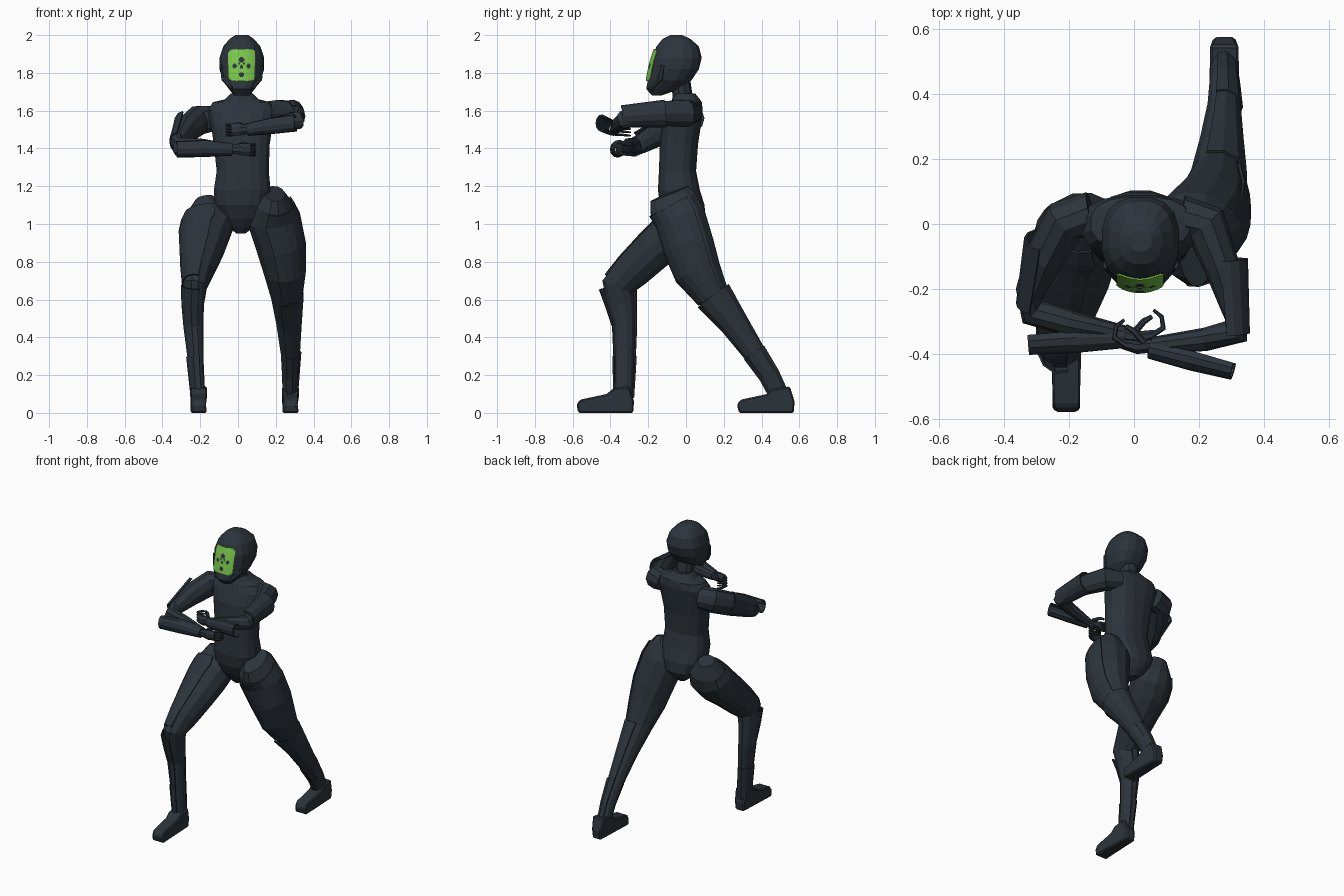
import bpy, bmesh, math
from mathutils import Vector


def material(name, rgb):
    m = bpy.data.materials.new(name)
    m.diffuse_color = (*rgb, 1)
    return m


DARK = material("dark slate", (0.025, 0.034, 0.044))
GREEN = material("bright green", (0.19, 0.57, 0.07))


def finish(name, bm, mats=(DARK,), thick=0):
    bmesh.ops.recalc_face_normals(bm, faces=bm.faces[:])
    me = bpy.data.meshes.new(name)
    bm.to_mesh(me)
    bm.free()
    ob = bpy.data.objects.new(name, me)
    bpy.context.collection.objects.link(ob)
    for m in mats:
        me.materials.append(m)
    if thick:
        s = ob.modifiers.new("thickness", 'SOLIDIFY')
        s.thickness, s.offset = thick, 0
    return ob


def skin(name, rings, closed=True, thick=0):
    """Joins rings of points with quads; closed rings are capped."""
    bm = bmesh.new()
    vs = [[bm.verts.new(p) for p in r] for r in rings]
    n = len(vs[0])
    for a, b in zip(vs, vs[1:]):
        for i in range(n if closed else n - 1):
            j = (i + 1) % n
            bm.faces.new((a[i], a[j], b[j], b[i]))
    if closed:
        bm.faces.new(vs[0])
        bm.faces.new(vs[-1])
    return finish(name, bm, thick=thick)


def slices(name, rows, n=16, e=2.5):
    """Loft of level sections: (z, x0, x1, y0, y1)."""
    rings = []
    for z, x0, x1, y0, y1 in rows:
        ring = []
        for i in range(n):
            a = 2 * math.pi * (i + 0.5) / n
            c, s = math.cos(a), math.sin(a)
            ring.append(((x0 + x1) / 2 + (x1 - x0) / 2 * math.copysign(abs(c) ** (2 / e), c),
                         (y0 + y1) / 2 + (y1 - y0) / 2 * math.copysign(abs(s) ** (2 / e), s), z))
        rings.append(ring)
    return skin(name, rings)


def limb(name, pts, ref, n=10, arc=None, scale=(1, 1), thick=0.008):
    """Tube along (x, y, z, half width, half depth); an arc makes an armour plate."""
    rings = []
    P = [Vector(p[:3]) for p in pts]
    for k, p in enumerate(pts):
        t = (P[min(k + 1, len(P) - 1)] - P[max(k - 1, 0)]).normalized()
        u = (ref - t * ref.dot(t)).normalized()
        v = t.cross(u)
        f = k / (len(pts) - 1)
        s = scale[0] * (1 - f) + scale[1] * f
        if arc:
            angs = [math.radians(arc[0] + (arc[1] - arc[0]) * i / (n - 1)) for i in range(n)]
        else:
            angs = [2 * math.pi * (i + 0.5) / n for i in range(n)]
        rings.append([P[k] + u * (math.cos(a) * p[3] * s) + v * (math.sin(a) * p[4] * s) for a in angs])
    return skin(name, rings, closed=not arc, thick=thick if arc else 0)


X, Z = Vector((1, 0, 0)), Vector((0, 0, 1))

# Torso, neck and head
slices("torso", [(.95, -.01, .04, -.05, .04), (.985, -.05, .085, -.08, .08), (1.03, -.09, .13, -.11, .105),
                 (1.1, -.125, .16, -.14, .1), (1.18, -.13, .175, -.15, .075), (1.28, -.115, .165, -.145, .055),
                 (1.42, -.13, .17, -.14, .065), (1.52, -.145, .185, -.13, .08),
                 (1.6, -.165, .205, -.1, .09), (1.645, -.135, .175, -.08, .085), (1.66, -.07, .11, -.07, .075),
                 (1.69, -.04, .08, -.06, .05)])
slices("neck", [(1.62, -.055, .095, -.08, .06), (1.68, -.035, .075, -.07, .035), (1.78, -.04, .08, -.09, .02)], 10, 2)
slices("helmet", [(1.68, -.02, .06, -.18, -.13), (1.715, -.05, .09, -.212, -.03), (1.76, -.083, .123, -.204, .03),
                  (1.82, -.1, .14, -.188, .07), (1.88, -.1, .14, -.182, .085), (1.94, -.08, .12, -.158, .07),
                  (1.98, -.045, .085, -.125, .025), (2.0, -.015, .055, -.085, -.02)])

# Cheek guards running down to the chin
for side in (-1, 1):
    limb("cheek_guard", [(.02 + side * .108, -.125, 1.84, .009, .014), (.02 + side * .098, -.135, 1.77, .012, .016),
                         (.02 + side * .05, -.19, 1.715, .012, .014)], X, 6)

# Curved visor with dark spots
bm = bmesh.new()
NX, NZ = 29, 33
CX, CZ, HX, HZ = .019, 1.841, .071, .084
grid = []
for j in range(NZ + 1):
    z = CZ + HZ * (2 * j / NZ - 1)
    grid.append([])
    for i in range(NX + 1):
        x = CX + HX * (2 * i / NX - 1)
        grid[-1].append(bm.verts.new((x, -.21 + 4 * (x - CX) ** 2 + .13 * (z - 1.76) + .7 * (z - 1.76) ** 2, z)))
spots = [(0, 1.868, .015), (-.036, 1.836, .012), (.036, 1.836, .012), (0, 1.832, .009),
         (0, 1.79, .012), (-.013, 1.85, .006), (.013, 1.85, .006)]
for j in range(NZ):
    for i in range(NX):
        q = (grid[j][i], grid[j][i + 1], grid[j + 1][i + 1], grid[j + 1][i])
        c = sum((v.co for v in q), Vector()) / 4
        dx, dz = c.x - CX, c.z - CZ
        if abs(dx / HX) ** 6 + abs(dz / HZ) ** 6 > 1.1:
            continue
        f = bm.faces.new(q)
        f.material_index = int(any(math.hypot(dx - sx, c.z - sz) < r for sx, sz, r in spots))
bmesh.ops.delete(bm, geom=[v for v in bm.verts if not v.link_faces], context='VERTS')
finish("visor", bm, (GREEN, DARK), .005)

# Legs: the front one bent, the rear one stretched back
front_leg = [(-.175, .03, 1.135, .05, .055), (-.162, .005, 1.06, .115, .1), (-.158, -.025, 1.0, .138, .12),
             (-.177, -.075, .94, .132, .12), (-.19, -.17, .86, .115, .11), (-.213, -.28, .755, .088, .1),
             (-.228, -.36, .67, .065, .09), (-.235, -.345, .58, .057, .075), (-.232, -.325, .46, .05, .058),
             (-.222, -.325, .3, .04, .052), (-.208, -.33, .08, .036, .05)]
rear_leg = [(.195, -.09, 1.16, .055, .11), (.19, -.07, 1.11, .1, .135), (.185, -.025, 1.03, .14, .135),
            (.225, .02, .88, .13, .135), (.245, .065, .75, .11, .125), (.255, .145, .62, .082, .09),
            (.265, .25, .48, .064, .068), (.273, .36, .32, .048, .052), (.274, .44, .2, .042, .048),
            (.272, .505, .07, .037, .046)]
for label, leg, knee, thigh_arc, shin_arc in (("front", front_leg, 6, (75, 215), (70, 290)),
                                              ("rear", rear_leg, 5, (-35, 105), (-110, 110))):
    limb(label + "_leg", leg, X, 12)
    limb(label + "_thigh_plate", leg[1:knee + 1], X, 8, thigh_arc, (1.03, 1.02))
    limb(label + "_shin_guard", leg[knee:knee + 4], X, 8, shin_arc, (1.12, 1.1))
    limb(label + "_ankle_guard", leg[-2:] if label == "front" else leg[-3:], X, 7, shin_arc, (1.22, 1.08))

# Feet: side profile pulled across and bevelled
for label, cx, dy in (("front", -.208, 0), ("rear", .278, .85)):
    prof = [(-.28, .0), (-.275, .06), (-.30, .14), (-.385, .13), (-.42, .1), (-.56, .07), (-.58, .045), (-.57, .0)]
    bm = bmesh.new()
    f = bm.faces.new([bm.verts.new((cx - .045, y + dy, z)) for y, z in prof])
    r = bmesh.ops.extrude_face_region(bm, geom=[f])
    bmesh.ops.translate(bm, verts=[v for v in r["geom"] if isinstance(v, bmesh.types.BMVert)], vec=(.09, 0, 0))
    for v in bm.verts:
        if not -.575 < v.co.y - dy < -.285:
            v.co.x = cx + (v.co.x - cx) * .72
    ob = finish(label + "_foot", bm)
    b = ob.modifiers.new("bevel", 'BEVEL')
    b.width, b.segments = .008, 1

# Arms folded in front of the chest
low_arm = [(-.13, .03, 1.56, .07, .07), (-.21, .01, 1.55, .08, .07), (-.275, -.1, 1.5, .075, .06),
           (-.32, -.21, 1.44, .055, .045), (-.315, -.27, 1.41, .05, .045), (-.2, -.305, 1.41, .045, .04),
           (-.03, -.34, 1.395, .028, .028)]
high_arm = [(.14, .02, 1.59, .06, .07), (.22, 0, 1.585, .075, .07), (.27, -.13, 1.585, .068, .055),
            (.31, -.26, 1.575, .055, .042), (.315, -.33, 1.55, .05, .045), (.22, -.355, 1.53, .042, .036),
            (.06, -.375, 1.5, .028, .028)]
limb("low_arm", low_arm, Z)
limb("high_arm", high_arm, Z)
limb("low_upper_arm_plate", [(-.285, -.05, 1.53, .072, .05), (-.318, -.25, 1.43, .058, .042)], Z, 7, (0, 180))
limb("high_upper_arm_plate", [(.287, -.11, 1.585, .07, .06), (.303, -.34, 1.57, .055, .05)], Z, 9, (-200, 20))
limb("low_bracer", [(-.325, -.365, 1.395, .04, .034), (-.18, -.355, 1.4, .042, .038), (-.03, -.35, 1.395, .03, .028)],
     Z, 9, (-40, 220))
limb("high_bracer", [(.305, -.448, 1.535, .042, .028), (.18, -.415, 1.52, .04, .033), (.05, -.385, 1.5, .03, .026)],
     Z, 9, (-220, 40))

# Hands with curled fingers and thumbs
for label, wx, wy, wz, s in (("low", -.03, -.345, 1.395, 1), ("high", .06, -.375, 1.5, -1)):
    limb(label + "_palm", [(wx, wy, wz, .024, .022), (wx + s * .05, wy - .005, wz, .034, .022),
                           (wx + s * .095, wy + .005, wz, .034, .016)], Z, 8)
    for k in range(4):
        z = wz + .026 - .0175 * k
        limb(label + "_finger", [(wx + s * .085, wy + .002, z, .008, .009), (wx + s * .12, wy + .025, z, .008, .009),
                                 (wx + s * .115, wy + .06, z - .004, .007, .007),
                                 (wx + s * .09, wy + .08, z - .006, .005, .005)], Z, 6)
    limb(label + "_thumb", [(wx + s * .03, wy + .01, wz + .02, .011, .011), (wx + s * .06, wy + .045, wz + .03, .01, .01),
                            (wx + s * .085, wy + .06, wz + .026, .007, .007)], Z, 6)
